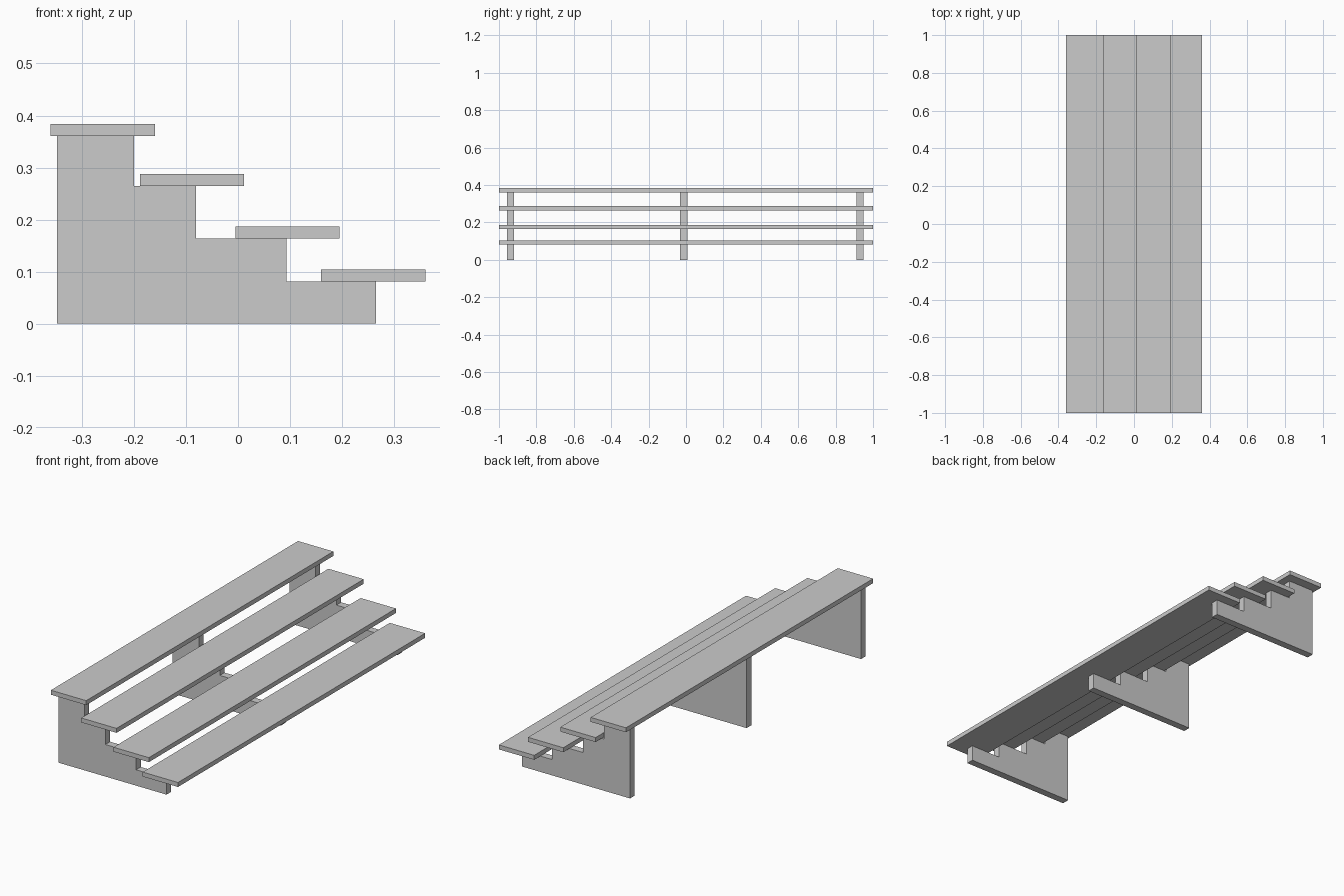
import bpy, bmesh

if "Cube" in bpy.data.objects:
    bpy.data.objects.remove(bpy.data.objects["Cube"])


def extrude_profile(name, profile, y0, y1):
    """Extrude an x-z profile along y into a solid object."""
    bm = bmesh.new()
    face = bm.faces.new([bm.verts.new((x, y0, z)) for x, z in profile])
    ext = bmesh.ops.extrude_face_region(bm, geom=[face])
    moved = [v for v in ext["geom"] if isinstance(v, bmesh.types.BMVert)]
    bmesh.ops.translate(bm, verts=moved, vec=(0, y1 - y0, 0))
    bmesh.ops.recalc_face_normals(bm, faces=bm.faces[:])
    mesh = bpy.data.meshes.new(name)
    bm.to_mesh(mesh)
    bm.free()
    obj = bpy.data.objects.new(name, mesh)
    bpy.context.collection.objects.link(obj)
    return obj


# Each step: plank left edge, plank underside, right end of its support ledge
STEPS = [
    (-0.36, 0.361, -0.200),
    (-0.188, 0.265, -0.081),
    (-0.005, 0.164, 0.093),
    (0.16, 0.081, 0.265),
]
PLANK_W, PLANK_T = 0.2, 0.023
SUPPORT_T, BACK_X = 0.038, -0.348

# Long planks, from the top step down
for i, (x, z, _) in enumerate(STEPS):
    rect = [(x, z), (x + PLANK_W, z), (x + PLANK_W, z + PLANK_T), (x, z + PLANK_T)]
    extrude_profile(f"plank_{i + 1}", rect, -1, 1)

# Stepped outline shared by the upright supports
outline = [(BACK_X, 0)]
left = BACK_X
for _, z, right in STEPS:
    outline += [(left, z), (right, z)]
    left = right
outline.append((left, 0))

# Three upright supports
for name, y in (("front", -0.938), ("middle", -0.012), ("back", 0.931)):
    extrude_profile(f"{name}_support", outline, y - SUPPORT_T / 2, y + SUPPORT_T / 2)
